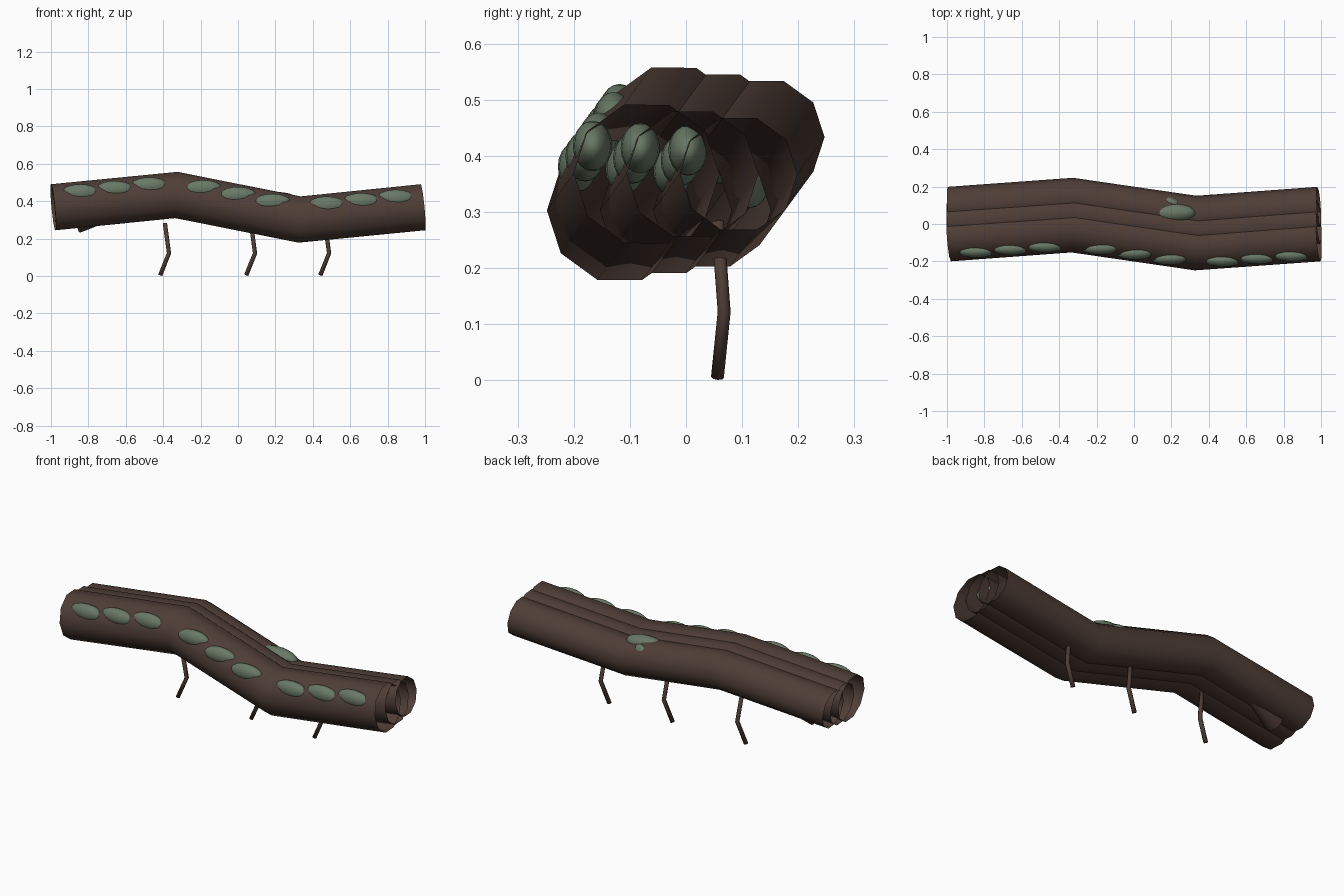
import bpy, bmesh, math
from mathutils import Vector, Matrix

if "Cube" in bpy.data.objects:
    bpy.data.objects.remove(bpy.data.objects["Cube"])


def material(name, rgb):
    m = bpy.data.materials.new(name)
    m.diffuse_color = (*rgb, 1)
    m.use_nodes = True
    m.node_tree.nodes["Principled BSDF"].inputs["Base Color"].default_value = m.diffuse_color
    return m


bark = material("dark_bark", (0.078, 0.047, 0.037))
moss = material("moss_green", (0.14, 0.19, 0.13))


def finish(name, bm, mat):
    me = bpy.data.meshes.new(name)
    bm.to_mesh(me)
    bm.free()
    for p in me.polygons:
        p.use_smooth = True
    me.materials.append(mat)
    ob = bpy.data.objects.new(name, me)
    bpy.context.collection.objects.link(ob)
    return ob


def tube(name, path, radius, sides, mat, side_axis, caps=False):
    """Sweep a regular polygon along a bent path."""
    pts = [Vector(p) for p in path]
    bm = bmesh.new()
    rings = []
    for i, p in enumerate(pts):
        before = (p - pts[i - 1]).normalized() if i else Vector()
        after = (pts[i + 1] - p).normalized() if i < len(pts) - 1 else Vector()
        t = (before + after).normalized()
        side = Vector(side_axis)
        side = (side - t * side.dot(t)).normalized()
        up = t.cross(side)
        rings.append([bm.verts.new(p + radius * (side * math.cos(a) + up * math.sin(a)))
                      for a in (2 * math.pi * k / sides for k in range(sides))])
    for r, s in zip(rings, rings[1:]):
        for k in range(sides):
            j = (k + 1) % sides
            bm.faces.new((r[k], r[j], s[j], s[k]))
    if caps:
        bm.faces.new(rings[0][::-1])
        bm.faces.new(rings[-1])
    return finish(name, bm, mat)


def blob(name, centre, radii, mat, turn=0):
    """Squashed sphere."""
    bm = bmesh.new()
    mtx = (Matrix.Translation(centre) @ Matrix.Rotation(turn, 4, 'Z')
           @ Matrix.Diagonal((*radii, 1)))
    bmesh.ops.create_uvsphere(bm, u_segments=16, v_segments=10, radius=1, matrix=mtx)
    return finish(name, bm, mat)


# Three overlapping open trunks, each slimmer than the one in front
xs = (-0.988, -0.33, 0.33, 0.988)
wobble = (0, 1, -1, 0)
for n in range(3):
    y0 = -0.07 + 0.082 * n
    path = [(x, y0 + 0.048 * w, 0.368 + 0.0655 * w) for x, w in zip(xs, wobble)]
    tube(f"trunk_{n + 1}", path, 0.13 - 0.0125 * n, 10, bark, (0, 1, 0))
    # Moss patches, three along each stretch of trunk
    for s in range(3):
        a, b = Vector(path[s]), Vector(path[s + 1])
        for k, t in enumerate((0.22, 0.5, 0.78)):
            c = a.lerp(b, t) + Vector((0, -0.086 + 0.003 * n, 0.064 - 0.004 * n))
            blob(f"moss_{n + 1}_{s * 3 + k + 1}", c, (0.1, 0.035, 0.045), moss)

# Leaves lying on the back groove
blob("leaf_large", (0.205, 0.06, 0.40), (0.125, 0.05, 0.05), moss)
blob("leaf_small", (0.2, 0.115, 0.365), (0.06, 0.03, 0.058), moss, -0.4)

# Thin bent twigs reaching the ground
for i, x in enumerate((-0.369, 0.091, 0.487)):
    tube(f"twig_{i + 1}", [(x - 0.022, 0.056, 0.283), (x, 0.068, 0.122),
                           (x - 0.047, 0.056, 0.005)],
         0.0115, 8, bark, (0, 1, 0), caps=True)

# Thorn under the left end
base, tip = Vector((-0.855, 0.06, 0.285)), Vector((-0.56, 0.13, 0.35))
axis = tip - base
bm = bmesh.new()
bmesh.ops.create_cone(
    bm, cap_ends=True, segments=12, radius1=0.054, radius2=0.006, depth=axis.length,
    matrix=Matrix.Translation((base + tip) / 2)
    @ axis.to_track_quat('Z', 'Y').to_matrix().to_4x4())
thorn = finish("thorn", bm, bark)
for p in thorn.data.polygons:
    p.use_smooth = len(p.vertices) < 5
